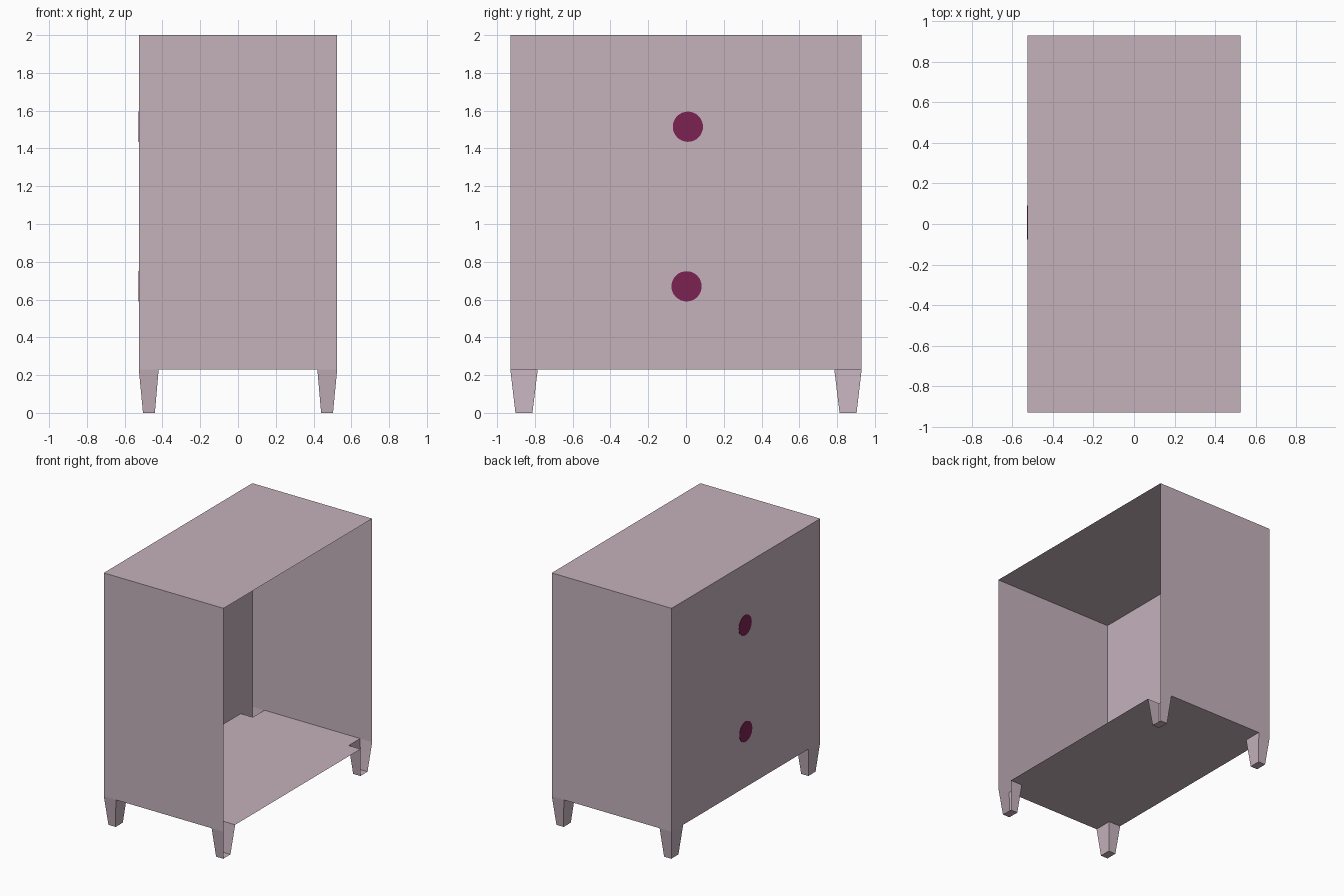
import bpy, bmesh, math

if "Cube" in bpy.data.objects:
    bpy.data.objects.remove(bpy.data.objects["Cube"])

HX, HY = 0.525, 0.93      # half width and half length
ZB, ZT = 0.23, 2.0        # underside and top of the cabinet
NX, NY = 0.42, 0.785      # inner limits of the corner legs


def material(name, rgb):
    m = bpy.data.materials.new(name)
    m.diffuse_color = (*rgb, 1.0)
    m.use_nodes = True
    m.node_tree.nodes["Principled BSDF"].inputs["Base Color"].default_value = m.diffuse_color
    return m


def make_object(name, faces, mat):
    """Build a flat-faced sheet object from lists of corner points."""
    bm = bmesh.new()
    for pts in faces:
        bm.faces.new([bm.verts.new(p) for p in pts])
    bmesh.ops.remove_doubles(bm, verts=bm.verts, dist=1e-5)
    mesh = bpy.data.meshes.new(name)
    bm.to_mesh(mesh)
    bm.free()
    mesh.materials.append(mat)
    ob = bpy.data.objects.new(name, mesh)
    bpy.context.collection.objects.link(ob)
    return ob


wood = material("pale mauve", (0.56, 0.445, 0.505))
plum = material("dark plum", (0.20, 0.016, 0.085))

# Cabinet shell: top and three walls, open on +x
box = lambda x, y, z: (x * HX, y * HY, ZT if z else ZB)
make_object("cabinet_shell", [
    [box(-1, -1, 1), box(1, -1, 1), box(1, 1, 1), box(-1, 1, 1)],
    [box(-1, -1, 0), box(1, -1, 0), box(1, -1, 1), box(-1, -1, 1)],
    [box(1, 1, 0), box(-1, 1, 0), box(-1, 1, 1), box(1, 1, 1)],
    [box(-1, 1, 0), box(-1, -1, 0), box(-1, -1, 1), box(-1, 1, 1)],
], wood)

# Floor: three strips, leaving the corners open above the hollow legs
strip = lambda x0, x1, y: [(x0, -y, ZB), (x0, y, ZB), (x1, y, ZB), (x1, -y, ZB)]
make_object("cabinet_floor", [strip(-HX, -NX, NY), strip(-NX, NX, HY),
                              strip(NX, HX, NY)], wood)

# Hollow tapered legs; those on the open side have no outer face
for sx, side in ((-1, "closed"), (1, "open")):
    for sy, end in ((-1, "front"), (1, "back")):
        ring = lambda xo, xi, yo, yi, z: [(sx * xo, sy * yo, z), (sx * xo, sy * yi, z),
                                          (sx * xi, sy * yi, z), (sx * xi, sy * yo, z)]
        top = ring(HX, NX, HY, NY, ZB)
        low = ring(0.503, 0.44, 0.903, 0.813, 0.0)
        faces = [[low[i], low[(i + 1) % 4], top[(i + 1) % 4], top[i]]
                 for i in range(4) if not (sx > 0 and i == 0)]
        faces.append(low[::-1])
        if sx * sy < 0:
            faces = [f[::-1] for f in faces]
        make_object(f"{end}_leg_{side}_side", faces, wood)

# Round knob discs, set in the closed wall and visible from both sides
for name, y, z in (("upper_knob", 0.01, 1.515), ("lower_knob", 0.003, 0.67)):
    bpy.ops.mesh.primitive_cylinder_add(vertices=32, radius=0.08, depth=0.005,
                                        location=(-HX, y, z),
                                        rotation=(0, math.pi / 2, 0))
    knob = bpy.context.object
    knob.name = name
    knob.data.materials.append(plum)
